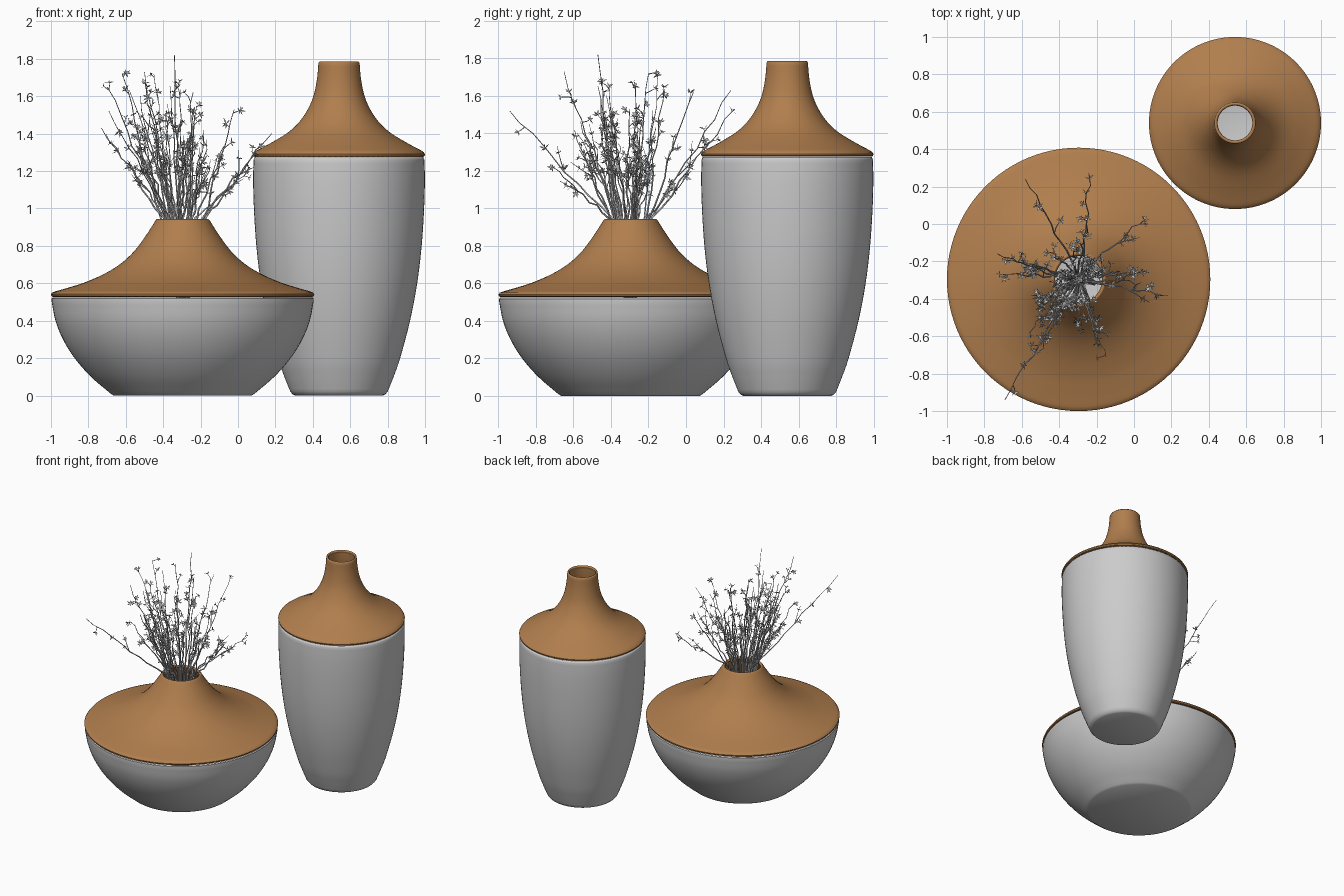
import bpy, bmesh, math, random
from mathutils import Vector

if "Cube" in bpy.data.objects:
    bpy.data.objects.remove(bpy.data.objects["Cube"])

random.seed(7)
LOW, TALL = (-0.296, -0.296), (0.54, 0.54)

brown = bpy.data.materials.new("brown_glaze")
brown.diffuse_color = (0.44, 0.21, 0.075, 1)
brown.use_nodes = True
brown.node_tree.nodes["Principled BSDF"].inputs["Base Color"].default_value = brown.diffuse_color


def smooth(pts, n=5):
    """Catmull-Rom curve through the given points."""
    p = [Vector(q) for q in pts]
    p = [2 * p[0] - p[1]] + p + [2 * p[-1] - p[-2]]
    out = []
    for a, b, c, d in zip(p, p[1:], p[2:], p[3:]):
        for k in range(n):
            t = k / n
            out.append(0.5 * (2 * b + (c - a) * t + (2 * a - 5 * b + 4 * c - d) * t * t
                              + (3 * b - a - 3 * c + d) * t ** 3))
    return [tuple(v) for v in out + [p[-2]]]


def lathe(name, profile, centre, wall, mat=None, seg=96):
    """Revolve an (r, z) profile and give it wall thickness inwards."""
    bm = bmesh.new()
    rings = []
    for r, z in profile:
        if r == 0:
            rings.append([bm.verts.new((0, 0, z))] * seg)
        else:
            rings.append([bm.verts.new((r * math.cos(math.tau * i / seg),
                                        r * math.sin(math.tau * i / seg), z)) for i in range(seg)])
    for lo, hi in zip(rings, rings[1:]):
        for i in range(seg):
            j = (i + 1) % seg
            quad = [lo[i], lo[j], hi[j], hi[i]]
            bm.faces.new(list(dict.fromkeys(quad)))
    ob = new_object(name, bm, mat)
    ob.location = (*centre, 0)
    mod = ob.modifiers.new("wall", 'SOLIDIFY')
    mod.thickness, mod.offset = wall, -1
    bpy.context.view_layer.objects.active = ob
    ob.select_set(True)
    bpy.ops.object.shade_smooth_by_angle(angle=math.radians(40))
    ob.select_set(False)
    return ob


def new_object(name, bm, mat=None):
    me = bpy.data.meshes.new(name)
    bm.to_mesh(me)
    bm.free()
    ob = bpy.data.objects.new(name, me)
    bpy.context.collection.objects.link(ob)
    if mat:
        me.materials.append(mat)
    return ob


# Low wide vase
lathe("low_vase_bowl", [(0, 0), (0.37, 0)] + smooth(
    [(0.385, 0.01), (0.49, 0.1), (0.578, 0.2), (0.64, 0.3), (0.68, 0.4), (0.70, 0.5)])
    + [(0.70, 0.518), (0.694, 0.525)], LOW, 0.02)
lathe("low_vase_top", [(0.694, 0.527), (0.702, 0.533), (0.704, 0.542), (0.697, 0.551)] + smooth(
    [(0.68, 0.557), (0.60, 0.58), (0.52, 0.606), (0.42, 0.65), (0.335, 0.702), (0.27, 0.76),
     (0.225, 0.815), (0.18, 0.88), (0.145, 0.936)]) + [(0.138, 0.943)], LOW, 0.018, brown)

# Tall vase
lathe("tall_vase_body", [(0, 0), (0.235, 0), (0.247, 0.006)] + smooth(
    [(0.26, 0.02), (0.292, 0.1), (0.327, 0.2), (0.38, 0.4), (0.418, 0.6), (0.442, 0.8),
     (0.455, 1.0), (0.459, 1.15), (0.457, 1.26)]) + [(0.45, 1.275)], TALL, 0.02)
lathe("tall_vase_top", [(0.45, 1.276), (0.458, 1.281), (0.46, 1.29), (0.454, 1.3)] + smooth(
    [(0.44, 1.31), (0.365, 1.35), (0.275, 1.405), (0.215, 1.46), (0.17, 1.525),
     (0.137, 1.6), (0.118, 1.69), (0.11, 1.778)]) + [(0.104, 1.786)], TALL, 0.014, brown)

# Dried stems: clearly visible tips first, then random filling
tips = [(-0.58, 0.24, 1.63), (-0.24, 0.26, 1.53), (0.06, 0.03, 1.2), (-0.73, -0.16, 1.43),
        (0.18, -0.38, 1.40), (-0.69, -0.94, 1.52), (-0.15, -0.71, 1.22), (-0.50, -0.65, 1.73),
        (-0.34, -0.47, 1.82), (-0.70, -0.27, 1.65), (0.08, -0.26, 1.28), (-0.02, -0.30, 1.53),
        (-0.62, -0.20, 1.72), (-0.45, -0.15, 1.72), (-0.56, -0.58, 1.4), (-0.24, 0.04, 1.62)]
while len(tips) < 40:
    a, r = random.uniform(0, math.tau), random.uniform(0.06, 0.32)
    tips.append((LOW[0] - 0.05 + r * math.cos(a), LOW[1] - 0.04 + r * math.sin(a),
                 random.uniform(1.2, 1.66)))

curve = bpy.data.curves.new("dried_stems", 'CURVE')
curve.dimensions = '3D'
curve.bevel_depth = 1.0
curve.bevel_resolution = 0
curve.use_fill_caps = True
flowers = bmesh.new()


def rand_vec(s):
    return Vector([random.uniform(-s, s) for _ in range(3)])


def twig(pts, r0, r1):
    s = curve.splines.new('POLY')
    s.points.add(len(pts) - 1)
    for i, p in enumerate(pts):
        s.points[i].co = (*p, 1)
        s.points[i].radius = r0 + (r1 - r0) * i / (len(pts) - 1)


def flower(p, axis):
    """Star of six pointed petals."""
    side = axis.orthogonal().normalized()
    up = axis.cross(side).normalized()
    for k in range(6):
        a = math.tau * k / 6 + random.uniform(-0.3, 0.3)
        out = side * math.cos(a) + up * math.sin(a)
        d = (out + axis * random.uniform(-0.1, 0.9)).normalized() * random.uniform(0.02, 0.034)
        w = axis.cross(out).normalized() * 0.005
        flowers.faces.new([flowers.verts.new(q) for q in
                           (p, p + d * 0.5 + w, p + d, p + d * 0.5 - w)])


for tip in tips:
    tip = Vector(tip)
    c = Vector((*LOW, 0))
    out = Vector((tip.x - c.x, tip.y - c.y, 0))
    neck = c + out.normalized() * min(0.105, 0.02 + out.length * 0.3) + Vector((0, 0, 0.95))
    neck += Vector((random.uniform(-.02, .02), random.uniform(-.02, .02), 0))
    foot = c - out * 0.2 + Vector((0, 0, 0.05))
    path = [foot, neck]
    n = 9
    for i in range(1, n + 1):
        p = neck.lerp(tip, i / n)
        path.append(p + (rand_vec(0.011) if i < n else Vector()))
    twig(path, 0.0055, 0.0018)
    # side twigs carrying flowers
    for k in range(random.randint(3, 5)):
        i = random.randint(5, n)
        base = path[i].lerp(path[i + 1], random.random())
        along = (path[i + 1] - path[i]).normalized()
        d = (along + rand_vec(0.9)).normalized()
        end = base + d * random.uniform(0.015, 0.06)
        twig([base, base.lerp(end, 0.5) + rand_vec(0.004), end], 0.003, 0.0015)
        flower(end, d)
    # a longer bare fork
    i = random.randint(4, 7)
    d = ((path[i + 1] - path[i]).normalized() + rand_vec(0.5)).normalized()
    fork = [path[i] + d * t + (rand_vec(0.006) if t else Vector()) for t in (0, 0.05, 0.1, 0.15)]
    twig(fork, 0.0032, 0.0012)
    flower(fork[2], d)

stems = bpy.data.objects.new("dried_stems", curve)
bpy.context.collection.objects.link(stems)
bpy.context.view_layer.objects.active = stems
stems.select_set(True)
bpy.ops.object.convert(target='MESH')
new_object("dried_flowers", flowers)
